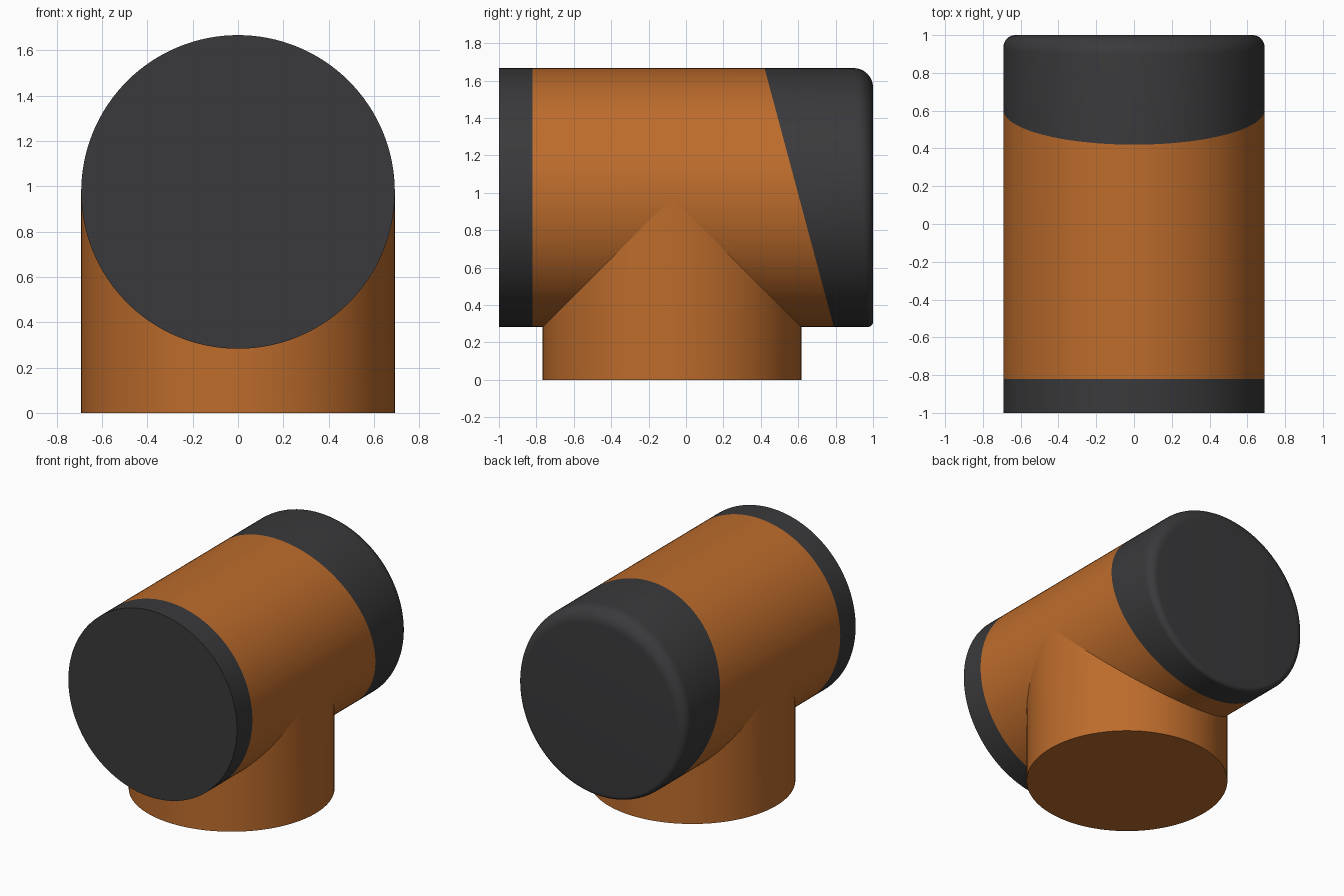
import bpy, bmesh
from math import sin, cos, pi, radians, sqrt

if "Cube" in bpy.data.objects:
    bpy.data.objects.remove(bpy.data.objects["Cube"])

N = 128          # sides of every round section
R = 0.692        # shared radius of barrel and stem
ZC = 0.975       # height of the barrel axis
STEM_Y = -0.075  # stem centre


def material(name, rgb):
    m = bpy.data.materials.new(name)
    m.diffuse_color = (*rgb, 1)
    m.use_nodes = True
    m.node_tree.nodes["Principled BSDF"].inputs["Base Color"].default_value = m.diffuse_color
    return m


orange = material("orange", (0.51, 0.15, 0.025))
dark = material("dark_grey", (0.042, 0.042, 0.045))


def loft(name, rings, mat, cap_start=False, cap_end=False):
    """Skin a list of ring functions, each mapping an angle to a point."""
    bm = bmesh.new()
    loops = [[bm.verts.new(f(2 * pi * i / N)) for i in range(N)] for f in rings]
    for a, b in zip(loops, loops[1:]):
        for i in range(N):
            j = (i + 1) % N
            bm.faces.new((a[i], a[j], b[j], b[i]))
    if cap_start:
        bm.faces.new(loops[0][::-1])
    if cap_end:
        bm.faces.new(loops[-1])
    me = bpy.data.meshes.new(name)
    bm.to_mesh(me)
    bm.free()
    me.materials.append(mat)
    ob = bpy.data.objects.new(name, me)
    bpy.context.collection.objects.link(ob)
    bpy.ops.object.select_all(action='DESELECT')
    ob.select_set(True)
    bpy.context.view_layer.objects.active = ob
    bpy.ops.object.shade_smooth_by_angle(angle=radians(30))
    return ob


def barrel_ring(y, r=R):
    # angle measured so that faces wind outward along +y
    return lambda a: (r * sin(a), y, ZC + r * cos(a))


def slant_ring(a):
    return (R * sin(a), 0.605 - 0.185 * cos(a), ZC + R * cos(a))


def fillet_ring(t):
    # rear edge rounding grows from the bottom to the top
    def f(a):
        q = 0.066 + 0.038 * cos(a)
        r = R - q * (1 - cos(t))
        return (r * sin(a), 1 - q * (1 - sin(t)), ZC + r * cos(a))
    return f


# Front cap, barrel and slanted rear cap share one axis
loft("front_cap", [barrel_ring(-1), barrel_ring(-0.82)], dark, cap_start=True)
loft("barrel", [barrel_ring(-0.82), slant_ring], orange)
loft("rear_cap", [slant_ring] + [fillet_ring(pi / 2 * k / 10) for k in range(11)],
     dark, cap_end=True)

# Stem, with its top trimmed to the saddle line where it meets the barrel
loft("stem",
     [lambda a: (R * cos(a), STEM_Y + R * sin(a), 0),
      lambda a: (R * cos(a), STEM_Y + R * sin(a), ZC - R * abs(sin(a)))],
     orange, cap_start=True)

# Make all faces point outward
for ob in bpy.data.objects:
    bm = bmesh.new()
    bm.from_mesh(ob.data)
    bmesh.ops.recalc_face_normals(bm, faces=bm.faces)
    bm.to_mesh(ob.data)
    bm.free()
    # open shells: check against the shell's own axis
    c = (0, STEM_Y, 0) if ob.name == "stem" else (0, 0, ZC)
    p = max(ob.data.polygons, key=lambda f: abs(f.center.x))
    if p.normal.x * (p.center.x - c[0]) < 0:
        ob.data.flip_normals()
